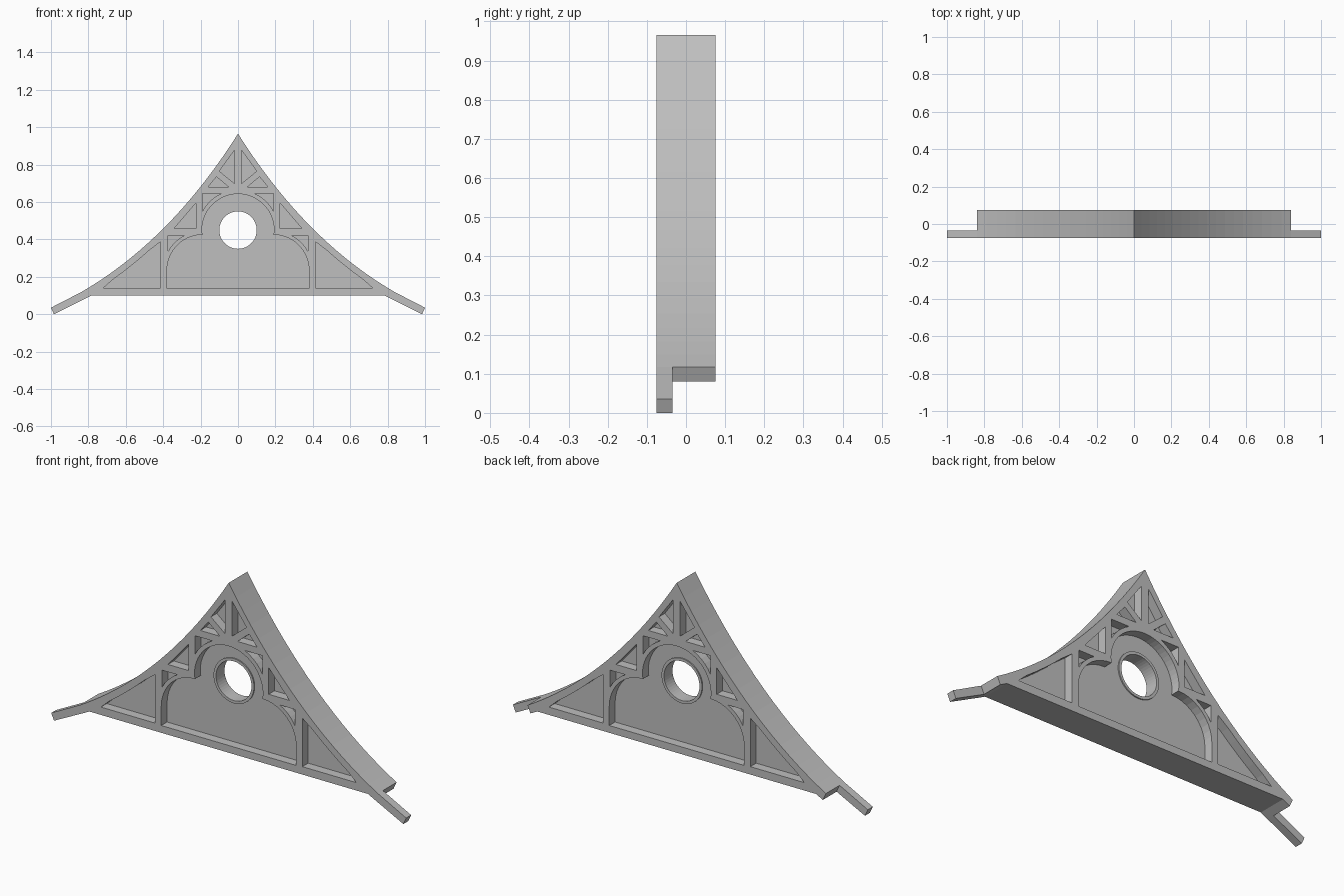
import bpy, bmesh
from math import sin, cos, pi, radians, asin, acos

if "Cube" in bpy.data.objects:
    bpy.data.objects.remove(bpy.data.objects["Cube"], do_unlink=True)

grey = bpy.data.materials.new("plain grey")
grey.use_nodes = True
grey.diffuse_color = (0.52, 0.52, 0.52, 1)
grey.node_tree.nodes["Principled BSDF"].inputs["Base Color"].default_value = (0.52, 0.52, 0.52, 1)


def arc(cx, cz, r, a0, a1, n):
    return [(cx + r * cos(a0 + (a1 - a0) * i / n), cz + r * sin(a0 + (a1 - a0) * i / n))
            for i in range(n + 1)]


def mirror(pts):
    return [(-x, z) for x, z in reversed(pts)]


def plate(name, loops, y0, y1):
    """Fill the first loop, leave the others as holes, extrude from y0 to y1."""
    cu = bpy.data.curves.new(name, 'CURVE')
    cu.dimensions = '2D'
    cu.fill_mode = 'BOTH'
    cu.extrude = (y1 - y0) / 2
    for pts in loops:
        sp = cu.splines.new('POLY')
        sp.points.add(len(pts) - 1)
        for p, (x, z) in zip(sp.points, pts):
            p.co = (x, z, 0, 1)
        sp.use_cyclic_u = True
    tmp = bpy.data.objects.new(name + " outline", cu)
    bpy.context.collection.objects.link(tmp)
    deps = bpy.context.evaluated_depsgraph_get()
    me = bpy.data.meshes.new_from_object(tmp.evaluated_get(deps))
    bpy.data.objects.remove(tmp, do_unlink=True)
    bm = bmesh.new()
    bm.from_mesh(me)
    bmesh.ops.remove_doubles(bm, verts=bm.verts, dist=0.0001)
    for v in bm.verts:                      # stand the plate upright
        x, z, d = v.co
        v.co = (x, (y0 + y1) / 2 - d, z)
    bmesh.ops.recalc_face_normals(bm, faces=bm.faces)
    for f in bm.faces:
        f.smooth = False
    bm.to_mesh(me)
    bm.free()
    me.materials.clear()
    me.materials.append(grey)
    ob = bpy.data.objects.new(name, me)
    bpy.context.collection.objects.link(ob)
    return ob


# Swept roof line, apex to eaves
def roof(t):
    return (0.84 * t * (1 - t) + t * t,
            0.965 * (1 - t) ** 2 + 0.6 * t * (1 - t) + 0.035 * t * t)


SEG, END = 18, 0.86
slope = [roof(END * i / SEG) for i in range(SEG + 1)]
half = slope + [(0.824, 0.08), (0.785, 0.1)]
outline = half + mirror(half)[:-1]

# Trefoil-headed central opening
side = ([(0.38, 0.137)] + arc(0.19, 0.235, 0.19, 0, pi / 2, 10)
        + arc(0, 0.45, 0.193, 0, pi / 2, 14))
opening = side + mirror(side)[1:]

# Side openings, right half
eave_edge = [(x - 0.012, z - 0.034) for x, z in slope if 0.44 < x < 0.71]
lower_arc = arc(0.19, 0.235, 0.21, acos(0.185 / 0.21), asin(0.185 / 0.21), 5)
upper_arc = arc(0, 0.45, 0.215, acos(0.19 / 0.215), asin(0.195 / 0.215), 5)
pockets = [
    [(0.415, 0.14), (0.72, 0.14)] + eave_edge[::-1] + [(0.415, 0.387)],
    [(0.375, 0.42)] + lower_arc[::-1],
    [(0.225, 0.594), (0.225, 0.458), (0.342, 0.458)],
    [(0.19, 0.645)] + upper_arc[::-1],
    [(0.16, 0.68), (0.115, 0.735), (0.05, 0.68)],
    [(0.02, 0.875), (0.02, 0.70), (0.10, 0.765)],
]
openings = [opening] + pockets + [mirror(p) for p in pockets]

# Front and back tracery frames around a solid core panel
FACE, CORE = 0.075, 0.028
plate("front_frame", [outline] + openings, -FACE, -CORE)
plate("back_frame", [outline] + openings, CORE, FACE)
hole = arc(0, 0.45, 0.1, 0, 2 * pi, 48)[:-1]
plate("core_panel", [outline, hole], -CORE, CORE)

# Slim raised rim round the window
rim = arc(0, 0.45, 0.114, 0, 2 * pi, 48)[:-1]
plate("window_rim", [rim, hole], -CORE - 0.006, CORE + 0.006)

# Eave tails on the front layer only
tail = [slope[-1], (1, 0.035), (0.984, 0), (0.824, 0.08)]
plate("left_eave_tail", [tail], -FACE, -0.035)
plate("right_eave_tail", [mirror(tail)], -FACE, -0.035)
